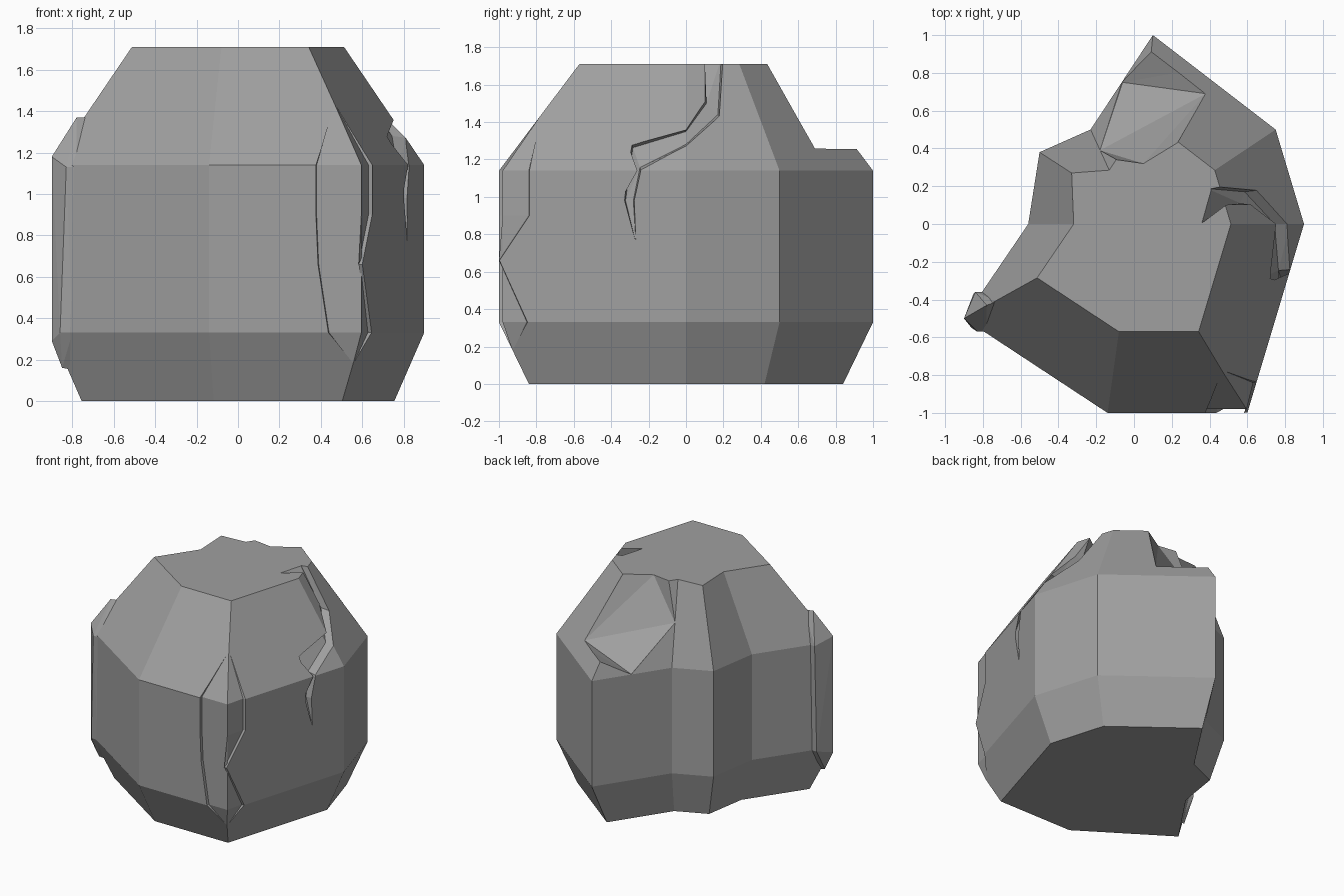
import bpy, bmesh
from mathutils import Vector

if "Cube" in bpy.data.objects:
    bpy.data.objects.remove(bpy.data.objects["Cube"])

# Dark grey stone
stone = bpy.data.materials.new("stone")
stone.diffuse_color = (.35, .35, .35, 1)
stone.use_nodes = True
stone.node_tree.nodes["Principled BSDF"].inputs["Base Color"].default_value = stone.diffuse_color


def finish(name, bm):
    bmesh.ops.recalc_face_normals(bm, faces=bm.faces)
    me = bpy.data.meshes.new(name)
    bm.to_mesh(me)
    bm.free()
    me.materials.append(stone)
    ob = bpy.data.objects.new(name, me)
    bpy.context.collection.objects.link(ob)
    return ob


def loft(name, rings, tri_sides=True):
    bm = bmesh.new()
    vs = [[bm.verts.new(p) for p in r] for r in rings]
    n = len(rings[0])
    for a, b in zip(vs, vs[1:]):
        for i in range(n):
            bm.faces.new((a[i], a[(i + 1) % n], b[(i + 1) % n], b[i]))
    bm.faces.new(vs[0])
    bm.faces.new(vs[-1])
    if tri_sides:
        bmesh.ops.triangulate(bm, faces=bm.faces[:])
    return finish(name, bm)


def hull(name, pts):
    bm = bmesh.new()
    for p in pts:
        bm.verts.new(p)
    res = bmesh.ops.convex_hull(bm, input=bm.verts[:])
    bad = list({v for v in res["geom_interior"] + res["geom_unused"]
                if isinstance(v, bmesh.types.BMVert)})
    bmesh.ops.delete(bm, geom=bad, context='VERTS')
    return finish(name, bm)


def cut(target, cutter):
    cutter.hide_render = True
    m = target.modifiers.new("cut", 'BOOLEAN')
    m.operation, m.solver, m.object = 'DIFFERENCE', 'EXACT', cutter
    bpy.context.view_layer.objects.active = target
    bpy.ops.object.modifier_apply(modifier=m.name)
    bpy.data.objects.remove(cutter)


def scale_at(z):
    if z < .33:
        return .84 + .16 * z / .33
    return 1 - .43 * max(0, z - 1.14) / .57


# Boulder body: one outline, tapered at bottom and top
outline = [(-.14, -1), (.6, -1), (.9, 0), (.75, .5), (.1, 1), (-.23, .5),
           (-.5, .38), (-.56, 0), (-.9, -.5)]
rings = [[(x * scale_at(z), y * scale_at(z), z) for x, y in outline]
         for z in (0, .33, 1.14, 1.71)]
rings[3][6] = (-.33, .27, 1.71)
rock = loft("boulder", rings, tri_sides=False)

# Broken-off notch at the back of the top
A, B, C, D, E, F, G = map(Vector, [
    (.23, .43, 1.71), (.38, .69, 1.26), (-.06, .75, 1.14), (-.18, .39, 1.43),
    (-.09, .34, 1.71), (.05, .32, 1.71), (.09, .905, 1.26)])
n1, n2, up = Vector((.12, .16, .1)), Vector((-.16, .11, .08)), Vector((0, 0, .25))
cut(rock, hull("notch_cutter", [
    A, B, C, D, E, F, G, A + n1, B + n1, C + n2, D + n2, G + n1, G + n2,
    A + up, E + up, F + up, G + up * 3]))

# Shallow flaked strip along the front right edge: z, left x, right y, depth
strip = []
for z, xl, yr, d in [(1.43, .465, -.775, 0), (1.14, .37, -.83, .02),
                     (.9, .37, -.83, .02), (.66, .38, -.99, .02),
                     (.33, .43, -.84, .02), (.19, .55, -.92, 0)]:
    s = scale_at(z)
    xr = .6 * s + .3 * (yr + s)
    strip.append([(xl, -s - .04, z), (xl + d * .5, -s + d, z),
                  (.6 * s - d * .2, -s + d, z), (xr - d, yr - d * .5, z),
                  (xr + .04, yr, z), (.6 * s + .1, -s - .1, z)])
cut(rock, loft("flake_cutter", strip))


# Crack wandering down the right side: two rims and a narrow sunken floor
def surface(y, z, out=0):
    return Vector((.9 * scale_at(z) - .3 * abs(y) + out, y, z))


crack = []
for a, b, depth in [((.10, 1.74), (.20, 1.74), .05), ((.10, 1.51), (.18, 1.43), .06),
                    ((0, 1.36), (0, 1.27), .06), ((-.29, 1.28), (-.24, 1.14), .05),
                    ((-.33, .98), (-.275, .98), .04), ((-.272, .77), (-.268, .77), .003)]:
    ra, rb, inset = surface(*a), surface(*b), Vector((depth, 0, 0))
    out = Vector((.015, 0, 0))
    floor_a, floor_b = ra.lerp(rb, .12) - inset, ra.lerp(rb, .88) - inset
    if depth == .05 and a[1] > 1.7:
        floor_a = Vector((.33, -.01, 1.74))
    crack.append([ra + out, rb + out, floor_b, floor_a])
cut(rock, loft("crack_cutter", crack))

# Raised strip on the left edge
hull("edge_lump", [
    (-.9, -.5, 1.18), (-.9, -.5, .29), (-.84, -.36, 1.14), (-.85, -.37, .33),
    (-.79, -.36, 1.14), (-.78, -.37, .33), (-.83, -.57, 1.13), (-.86, -.55, .33),
    (-.78, -.57, 1.13), (-.8, -.56, .33), (-.78, -.43, 1.37), (-.72, -.41, 1.37),
    (-.85, -.47, .16), (-.8, -.46, .15)])
